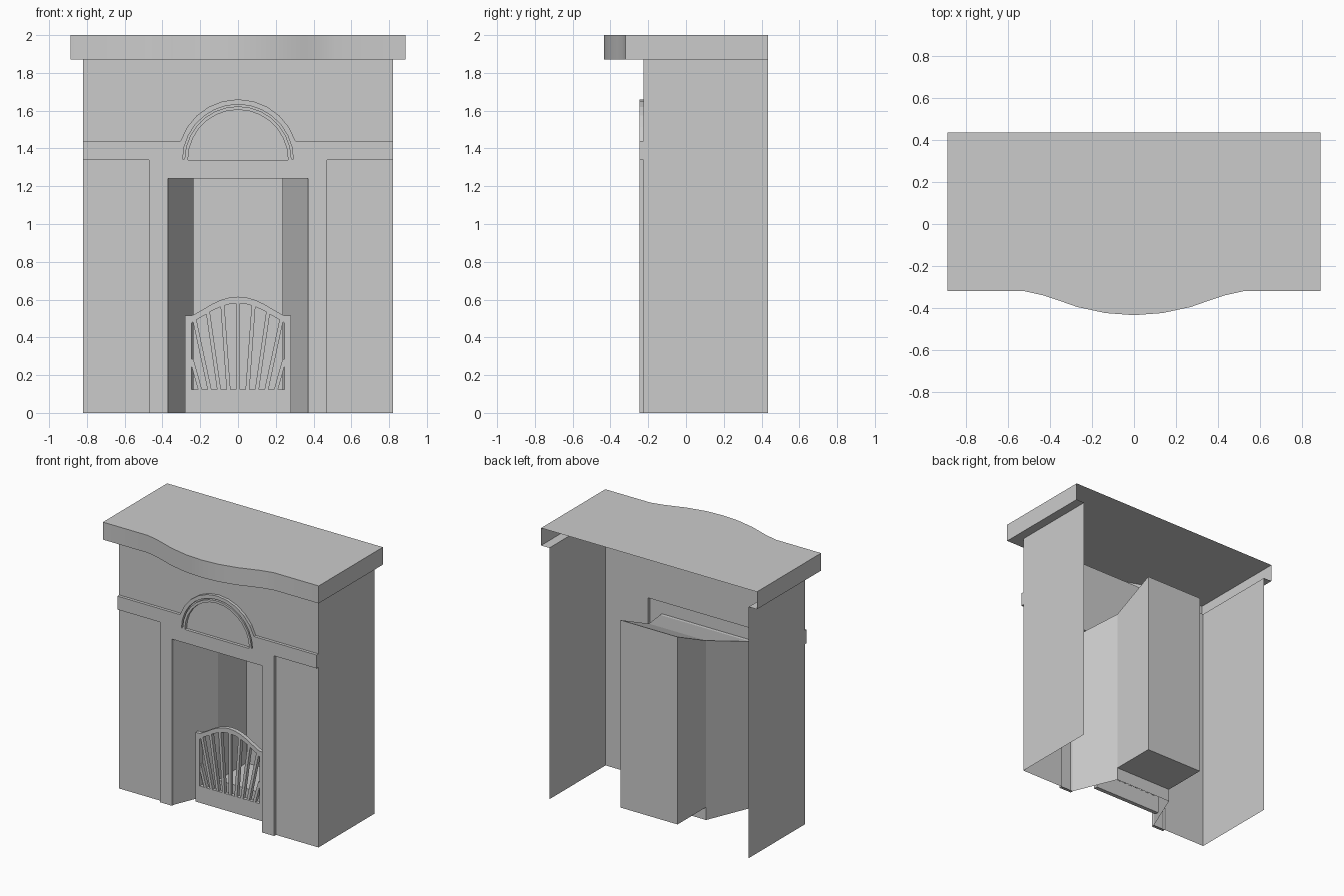
import bpy, bmesh, math

if "Cube" in bpy.data.objects:
    bpy.data.objects.remove(bpy.data.objects["Cube"])

BACK, PLATE, FACE = 0.435, -0.225, -0.247   # main depths (y)


def finish(bm, name):
    me = bpy.data.meshes.new(name)
    bm.to_mesh(me)
    bm.free()
    ob = bpy.data.objects.new(name, me)
    bpy.context.collection.objects.link(ob)
    return ob


def sheet(name, verts, faces):
    bm = bmesh.new()
    vs = [bm.verts.new(v) for v in verts]
    for f in faces:
        bm.faces.new([vs[i] for i in f])
    bmesh.ops.remove_doubles(bm, verts=bm.verts, dist=1e-5)
    bmesh.ops.recalc_face_normals(bm, faces=bm.faces)
    return finish(bm, name)


def plate(name, loops, y0, y1, open_back=False):
    """Front-facing plate from x,z loops (first is the outline, others are holes)."""
    bm = bmesh.new()
    edges = []
    for loop in loops:
        vs = [bm.verts.new((x, y0, z)) for x, z in loop]
        edges += [bm.edges.new((vs[i - 1], vs[i])) for i in range(len(vs))]
    bmesh.ops.triangle_fill(bm, edges=edges, use_beauty=True, use_dissolve=False)
    ext = bmesh.ops.extrude_face_region(bm, geom=list(bm.faces), use_keep_orig=True)
    new = [g for g in ext['geom'] if isinstance(g, bmesh.types.BMVert)]
    bmesh.ops.translate(bm, verts=new, vec=(0, y1 - y0, 0))
    bmesh.ops.recalc_face_normals(bm, faces=bm.faces)
    if open_back:
        rear = [f for f in bm.faces
                if all(abs(v.co.y - y1) < 1e-5 for v in f.verts)]
        bmesh.ops.delete(bm, geom=rear, context='FACES_ONLY')
    return finish(bm, name)


def mirrored(half):
    """Mirror a right-hand half path (ending anywhere) to a full path, right to left."""
    return half + [(-a, b) for a, b in reversed(half) if abs(a) > 1e-6]


def arc(r, a0, a1, n):
    return [(r * math.cos(math.radians(a0 + (a1 - a0) * i / n)),
             1.34 + r * math.sin(math.radians(a0 + (a1 - a0) * i / n)))
            for i in range(n + 1)]


# chimney breast: two sides and a front with a wide opening, open at the back
W, H = 0.82, 1.87
sheet("chimney_breast",
      [(-W, BACK, 0), (-W, BACK, H), (-W, PLATE, 0), (-W, PLATE, H),
       (W, PLATE, H), (W, PLATE, 0), (W, BACK, H), (W, BACK, 0),
       (0.47, PLATE, 0), (0.47, PLATE, 1.34), (-0.47, PLATE, 1.34), (-0.47, PLATE, 0)],
      [(0, 2, 3, 1), (2, 11, 10, 9, 8, 5, 4, 3), (5, 7, 6, 4)])

# raised surround: legs, cross band and arch, with groove and half-round recess
outline = [(0.37, 1.24), (0.37, 0), (0.47, 0), (0.47, 1.34), (W, 1.34), (W, 1.44)]
outline += arc(0.32, 18.2, 161.8, 10)
outline += [(-x, z) for x, z in reversed(outline[:6])]
groove = arc(0.293, 1, 179, 14) + arc(0.283, 179, 1, 14)
recess = arc(0.265, 0, 180, 14)
plate("raised_surround", [outline, groove, recess], FACE, PLATE, open_back=True)

# mantel shelf with a bowed front, hollow and open at the back
bow = mirrored([(0.888, BACK), (0.888, -0.32), (0.52, -0.32), (0.43, -0.34),
                (0.35, -0.367), (0.27, -0.395), (0.135, -0.424), (0, -0.434)])
n = len(bow)
inner = [(-W, BACK), (-W, PLATE), (W, PLATE), (W, BACK)]
verts = [(x, y, 2.0) for x, y in bow] + [(x, y, H) for x, y in bow + inner]
faces = [tuple(range(n))]
faces += [(i, i + 1, n + i + 1, n + i) for i in range(n - 1)]
faces += [tuple(range(n, 2 * n + 4))]
shelf = sheet("mantel_shelf", verts, faces)
bpy.context.view_layer.objects.active = shelf
shelf.select_set(True)
bpy.ops.object.shade_smooth_by_angle(angle=math.radians(30))
shelf.select_set(False)

# firebox: splayed cheeks, straight rear cheeks, sloping hood, raised hearth
stations = [(PLATE, 0.37, 0, 1.24), (0.1, 0.235, 0, 1.335),
            (0.1, 0.235, 0.095, 1.335), (BACK, 0.235, 0.095, 1.49)]
verts = []
for y, w, lo, hi in stations:
    verts += [(-w, y, lo), (-w, y, hi), (w, y, hi), (w, y, lo)]
faces = []
for a, b in ((0, 4), (8, 12)):
    faces += [(a + i, b + i, b + i + 1, a + i + 1) for i in range(3)]
faces += [(8, 11, 15, 12), (12, 13, 14, 15), (4, 7, 11, 8)]
sheet("firebox", verts, faces)

# grate frame with a shaped top
G0, G1 = -0.10, -0.07
crest = [(0.25, 0.515), (0.235, 0.52), (0.19, 0.545), (0.14, 0.575),
         (0.09, 0.598), (0.045, 0.611), (0, 0.615)]
hole_top = [(0.245, 0.475)] + [(x, z - 0.035) for x, z in crest[1:]]
plate("grate_frame",
      [mirrored([(0.28, 0), (0.28, 0.515)] + crest),
       mirrored([(0.245, 0.125)] + hole_top)], G0, G1)


def hole_height(x):
    pts = sorted(hole_top)
    for (xa, za), (xb, zb) in zip(pts, pts[1:]):
        if xa <= x <= xb:
            return za + (zb - za) * (x - xa) / (xb - xa)
    return 0


# fanned grate bars, each running up until it meets the frame
for k in range(-4, 5):
    x0, slope = k * 0.05, k * 0.033 / 0.455
    z = 0.125
    while abs(x0 + slope * (z - 0.125)) < 0.25 and z < hole_height(
            abs(x0 + slope * (z - 0.125))) + 0.01:
        z += 0.005
    x1, h = x0 + slope * (z - 0.125), 0.0105
    plate("grate_bar", [[(x0 - h, 0.12), (x0 + h, 0.12), (x1 + h, z), (x1 - h, z)]],
          G0 + 0.001, G1 - 0.001)
